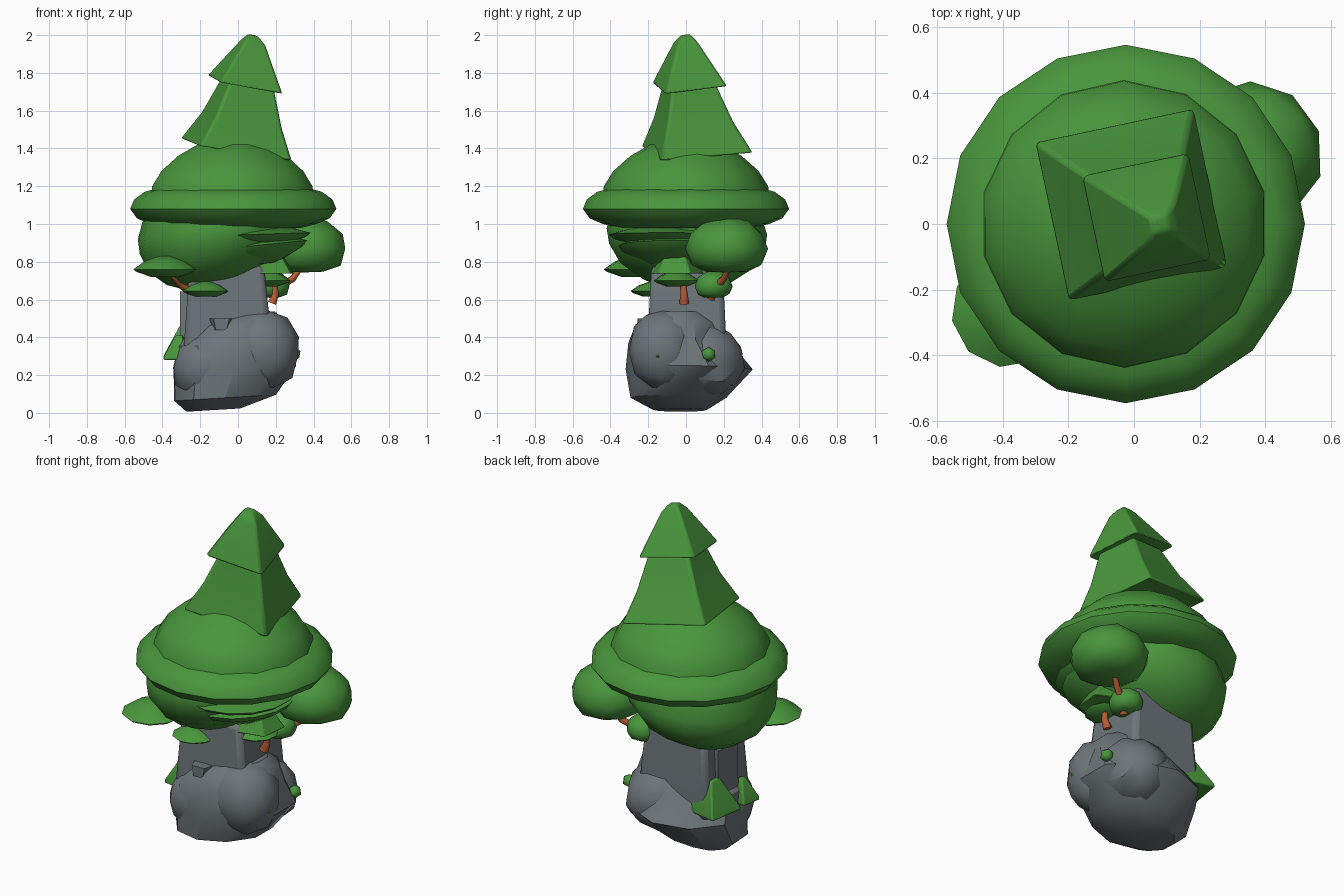
import bpy, bmesh, random
from math import sin, cos, pi, radians
from mathutils import Vector, Euler

cube = bpy.data.objects.get("Cube")
if cube:
    bpy.data.objects.remove(cube)


def material(name, rgb):
    m = bpy.data.materials.new(name)
    m.use_nodes = True
    m.diffuse_color = (*rgb, 1)
    m.node_tree.nodes["Principled BSDF"].inputs["Base Color"].default_value = (*rgb, 1)
    return m


LEAF = material("leaf green", (0.066, 0.305, 0.045))
ROCK = material("rock grey", (0.155, 0.18, 0.195))
WOOD = material("branch brown", (0.48, 0.115, 0.035))


def finish(name, bm, mat, angle=40, bevel=0):
    bmesh.ops.recalc_face_normals(bm, faces=bm.faces)
    mesh = bpy.data.meshes.new(name)
    bm.to_mesh(mesh)
    bm.free()
    mesh.materials.append(mat)
    ob = bpy.data.objects.new(name, mesh)
    bpy.context.collection.objects.link(ob)
    if bevel:
        mod = ob.modifiers.new("soft edges", "BEVEL")
        mod.width, mod.segments = bevel, 2
    bpy.ops.object.select_all(action="DESELECT")
    ob.select_set(True)
    bpy.context.view_layer.objects.active = ob
    bpy.ops.object.shade_smooth_by_angle(angle=radians(angle))
    return ob


def loft(name, rings, sides, mat, turn=0, slope=(0, 0), angle=40, bevel=0, rough=0):
    """Stacked rings (z, x, y, rx, ry), tilted by slope, capped at both ends."""
    rng = random.Random(3)
    bm = bmesh.new()
    loops = []
    for z, x, y, rx, ry in rings:
        loop = []
        for i in range(sides):
            a = radians(turn) + 2 * pi * i / sides
            k = 1 + rng.uniform(-rough, rough)
            dx, dy = k * rx * cos(a), k * ry * sin(a)
            loop.append(bm.verts.new((x + dx, y + dy, z + slope[0] * dx + slope[1] * dy)))
        loops.append(loop)
    for a, b in zip(loops, loops[1:]):
        for i in range(sides):
            j = (i + 1) % sides
            bm.faces.new((a[i], a[j], b[j], b[i]))
    bm.faces.new(loops[0])
    bm.faces.new(loops[-1])
    return finish(name, bm, mat, angle, bevel)


def blob(name, centre, size, mat, flat=-1, seed=0, rough=0, tilt=(0, 0, 0), angle=60, detail=2):
    """Ball with optional roughness and an underside flattened below 'flat'."""
    rng = random.Random(seed)
    bm = bmesh.new()
    bmesh.ops.create_icosphere(bm, subdivisions=detail, radius=1)
    rot = Euler([radians(t) for t in tilt]).to_matrix()
    for v in bm.verts:
        co = v.co * (1 + rng.uniform(-rough, rough))
        if co.z < flat:
            co.z = flat + (co.z - flat) * 0.15
        v.co = rot @ Vector([c * s for c, s in zip(co, size)]) + Vector(centre)
    return finish(name, bm, mat, angle)


def disc(name, x, y, z, r, up, down, slope=(0, 0), sides=10):
    """Thin lens of leaves."""
    rings = [(z - down, x, y, r * 0.45, r * 0.45), (z - down * 0.3, x, y, r * 0.92, r * 0.92),
             (z, x, y, r, r), (z + up * 0.6, x, y, r * 0.65, r * 0.65), (z + up, x, y, r * 0.2, r * 0.2)]
    return loft(name, rings, sides, LEAF, 10, slope, 50)


def branch(name, points):
    cu = bpy.data.curves.new(name, "CURVE")
    cu.dimensions = "3D"
    cu.bevel_depth, cu.bevel_resolution, cu.use_fill_caps = 0.026, 1, True
    sp = cu.splines.new("POLY")
    sp.points.add(len(points) - 1)
    for i, (p, q) in enumerate(zip(sp.points, points)):
        p.co = (*q, 1)
        p.radius = 1 - 0.5 * i / (len(points) - 1)
    cu.materials.append(WOOD)
    bpy.context.collection.objects.link(bpy.data.objects.new(name, cu))


# Large base stone with shallow boulders merged into it
loft("base_stone", [(0.015, -0.13, -0.03, 0.15, 0.14), (0.08, -0.07, -0.04, 0.28, 0.25),
                    (0.23, -0.02, 0.015, 0.34, 0.335), (0.37, -0.02, -0.035, 0.315, 0.275),
                    (0.47, 0.01, -0.035, 0.25, 0.23), (0.53, 0.07, -0.04, 0.13, 0.14)],
     10, ROCK, 18, (0.06, 0), 35, rough=0.02)
blob("left_boulder", (-0.165, -0.11, 0.24), (0.185, 0.18, 0.2), ROCK, -0.9, 8, 0.04, angle=32)
blob("front_boulder", (0.13, -0.12, 0.33), (0.2, 0.185, 0.22), ROCK, -0.9, 2, 0.04, (0, 8, 0), 32)
blob("back_boulder", (0.09, 0.1, 0.28), (0.2, 0.21, 0.2), ROCK, -0.9, 5, 0.04, (-12, 0, 0), 32)

# Stone pillar
loft("stone_pillar", [(0.25, -0.055, 0.005, 0.34, 0.3), (0.52, -0.055, 0.005, 0.31, 0.285),
                      (0.78, -0.06, 0.005, 0.28, 0.265)], 4, ROCK, 45, angle=25, bevel=0.03)
loft("pillar_slab", [(0.3, -0.23, 0.02, 0.1, 0.13), (0.65, -0.23, 0.02, 0.1, 0.12)], 4, ROCK, 40, (0.1, 0))
loft("rock_ledge", [(0.44, -0.09, -0.2, 0.05, 0.07), (0.5, -0.09, -0.2, 0.07, 0.07)], 5, ROCK, 20)

# Lower canopy bowl
bowl = [(0.665, 0.28), (0.7, 0.55), (0.78, 0.83), (0.88, 0.97), (0.96, 1), (1.05, 0.93)]
loft("canopy_bowl", [(z, -0.11 - 0.08 * (1 - s), 0.005, 0.42 * s, 0.425 * s) for z, s in bowl],
     16, LEAF, 0, (0.1, -0.04), 50)
disc("canopy_layer_upper", 0.08, -0.1, 0.945, 0.31, 0.05, 0.07, (0.03, 0), 14)
disc("canopy_layer_lower", 0.08, -0.07, 0.885, 0.29, 0.06, 0.1, (0.1, 0), 14)

# Wide brim and dome
brim = [(0.98, 0.36), (1.0, 0.44), (1.03, 0.51), (1.08, 0.546), (1.13, 0.525), (1.17, 0.47), (1.19, 0.4)]
loft("brim", [(z, -0.025, 0, r, r) for z, r in brim], 16, LEAF, 0, angle=50)
dome = [(1.12, 0.445), (1.2, 0.435), (1.28, 0.385), (1.36, 0.295), (1.42, 0.19), (1.455, 0.07)]
loft("dome", [(z, -0.03, 0, r, r) for z, r in dome], 14, LEAF, 13, angle=50)

# Two four-sided leaning tiers
loft("middle_tier", [(1.43, 0, 0.05, 0.2, 0.2), (1.39, -0.01, 0.06, 0.355, 0.355), (1.55, 0.02, 0.04, 0.255, 0.255),
                     (1.74, 0.05, 0.02, 0.17, 0.17)], 4, LEAF, 57, (-0.17, 0.05), 50, 0.015)
loft("top_tier", [(1.77, 0.04, 0.02, 0.12, 0.12), (1.735, 0.037, 0.02, 0.24, 0.24),
                  (1.96, 0.08, 0, 0.08, 0.08), (2.0, 0.08, 0, 0.035, 0.035)], 4, LEAF, 57, (-0.2, 0.08), 50, 0.012)

# Side bushes and leaf plates
blob("round_bush", (0.355, 0.215, 0.87), (0.22, 0.222, 0.17), LEAF, -0.7, 1, 0.02)
blob("small_bush", (0.18, 0.145, 0.67), (0.095, 0.1, 0.085), LEAF, -0.65, 3, 0.03)
disc("left_leaf_plate", -0.385, -0.265, 0.76, 0.172, 0.07, 0.04)
disc("front_leaf_plate", -0.17, -0.17, 0.645, 0.125, 0.05, 0.03)
disc("right_leaf_plate", 0.16, -0.05, 0.7, 0.12, 0.05, 0.03)
loft("right_leaf_cone", [(0.75, 0.17, -0.05, 0.08, 0.08), (0.735, 0.17, -0.05, 0.15, 0.15),
                         (0.88, 0.16, -0.05, 0.06, 0.06)], 5, LEAF, 30, bevel=0.008)

# Branches
branch("left_branch", [(-0.24, -0.08, 0.64), (-0.3, -0.13, 0.675), (-0.36, -0.2, 0.74)])
branch("right_branch", [(0.18, 0.13, 0.61), (0.22, 0.16, 0.67), (0.29, 0.2, 0.71), (0.34, 0.23, 0.78)])
branch("lower_branch", [(0.18, -0.01, 0.58), (0.2, -0.01, 0.63), (0.19, -0.02, 0.71)])

# Moss growing on the stones
for name, x, y, z, r, h in (("back", -0.28, 0.13, 0.29, 0.16, 0.19), ("front", -0.33, -0.09, 0.28, 0.09, 0.13)):
    loft(name + "_moss_cone", [(z, x, y, r * 0.9, r), (z + 0.02, x, y, r * 0.85, r),
                               (z + h, x + 0.02, y, r * 0.3, r * 0.3)], 4, LEAF, 35, bevel=0.008)
blob("right_moss", (0.295, 0.12, 0.31), (0.04, 0.04, 0.04), LEAF, detail=1)
blob("small_moss", (0.29, -0.15, 0.3), (0.04, 0.015, 0.012), LEAF, detail=1)
